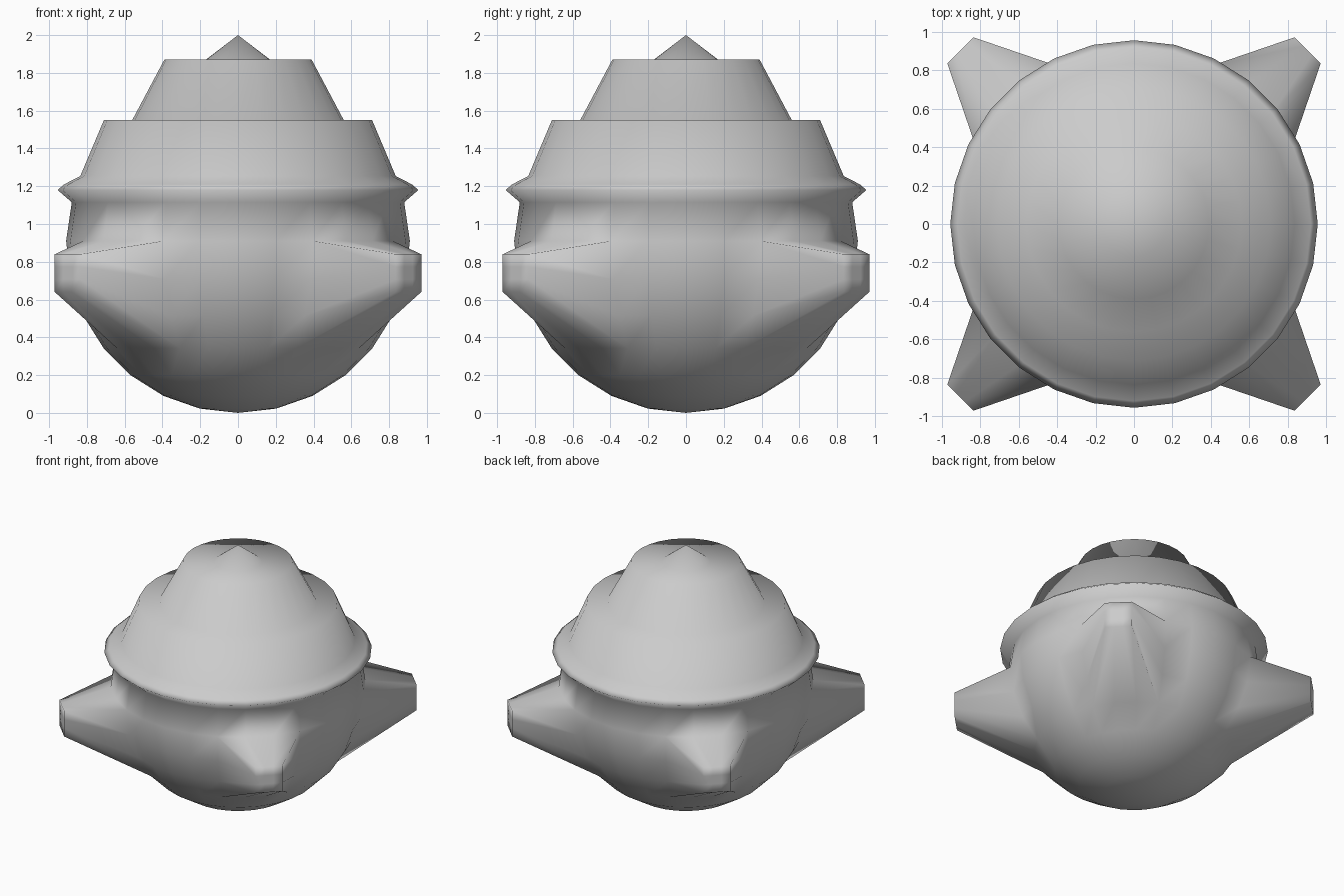
import bpy, bmesh, math
from mathutils import Vector

if "Cube" in bpy.data.objects:
    bpy.data.objects.remove(bpy.data.objects["Cube"])

SEG = 28
STEP = 2 * math.pi / SEG
R = 0.91

# Lower half: sphere rings; upper half: rim, stepped cap and pointed tip
profile = [(R * math.sin(i * STEP), R - R * math.cos(i * STEP)) for i in range(1, 8)]
profile += [(0.88, 1.115), (0.955, 1.18), (0.92, 1.21), (0.835, 1.254),
            (0.71, 1.55), (0.56, 1.55), (0.39, 1.87), (0.17, 1.87)]

bm = bmesh.new()
rings = [[bm.verts.new((r * math.cos(k * STEP), r * math.sin(k * STEP), z))
          for k in range(SEG)] for r, z in profile]
bottom = bm.verts.new((0, 0, 0))
tip = bm.verts.new((0, 0, 2))

# Revolved skin, keeping aside the face patches that become the spouts
patches = [[] for _ in range(4)]
for j in range(len(rings) - 1):
    a, b = rings[j], rings[j + 1]
    for k in range(SEG):
        n = (k + 1) % SEG
        f = bm.faces.new((a[k], a[n], b[n], b[k]))
        if j in (3, 4, 5) and k % 7 in (2, 3, 4):
            patches[k // 7].append(f)
for k in range(SEG):
    n = (k + 1) % SEG
    bm.faces.new((bottom, rings[0][n], rings[0][k]))
    bm.faces.new((tip, rings[-1][k], rings[-1][n]))

# Four diagonal spouts, each pulled out to a small flat square end
for q, patch in enumerate(patches):
    ang = math.pi / 4 + q * math.pi / 2
    out = Vector((math.cos(ang), math.sin(ang), 0))
    side = Vector((-math.sin(ang), math.cos(ang), 0))
    res = bmesh.ops.extrude_face_region(bm, geom=patch)
    for v in [g for g in res["geom"] if isinstance(g, bmesh.types.BMVert)]:
        turn = math.atan2(v.co.dot(side), v.co.dot(out)) / (1.5 * STEP)
        row = math.acos((R - v.co.z) / R) / STEP
        v.co = out * 1.276 + side * 0.096 * turn
        v.co.z = 0.64 + 0.2 * (row - 4) / 3
    bmesh.ops.delete(bm, geom=[f for f in patch if f.is_valid], context='FACES')

# Remove leftovers inside the spouts
bmesh.ops.delete(bm, geom=[e for e in bm.edges if not e.link_faces], context='EDGES')
bmesh.ops.delete(bm, geom=[v for v in bm.verts if not v.link_faces], context='VERTS')
bmesh.ops.recalc_face_normals(bm, faces=bm.faces)
for f in bm.faces:
    f.smooth = True

mesh = bpy.data.meshes.new("spouted_vessel")
bm.to_mesh(mesh)
bm.free()
vessel = bpy.data.objects.new("spouted_vessel", mesh)
bpy.context.collection.objects.link(vessel)
